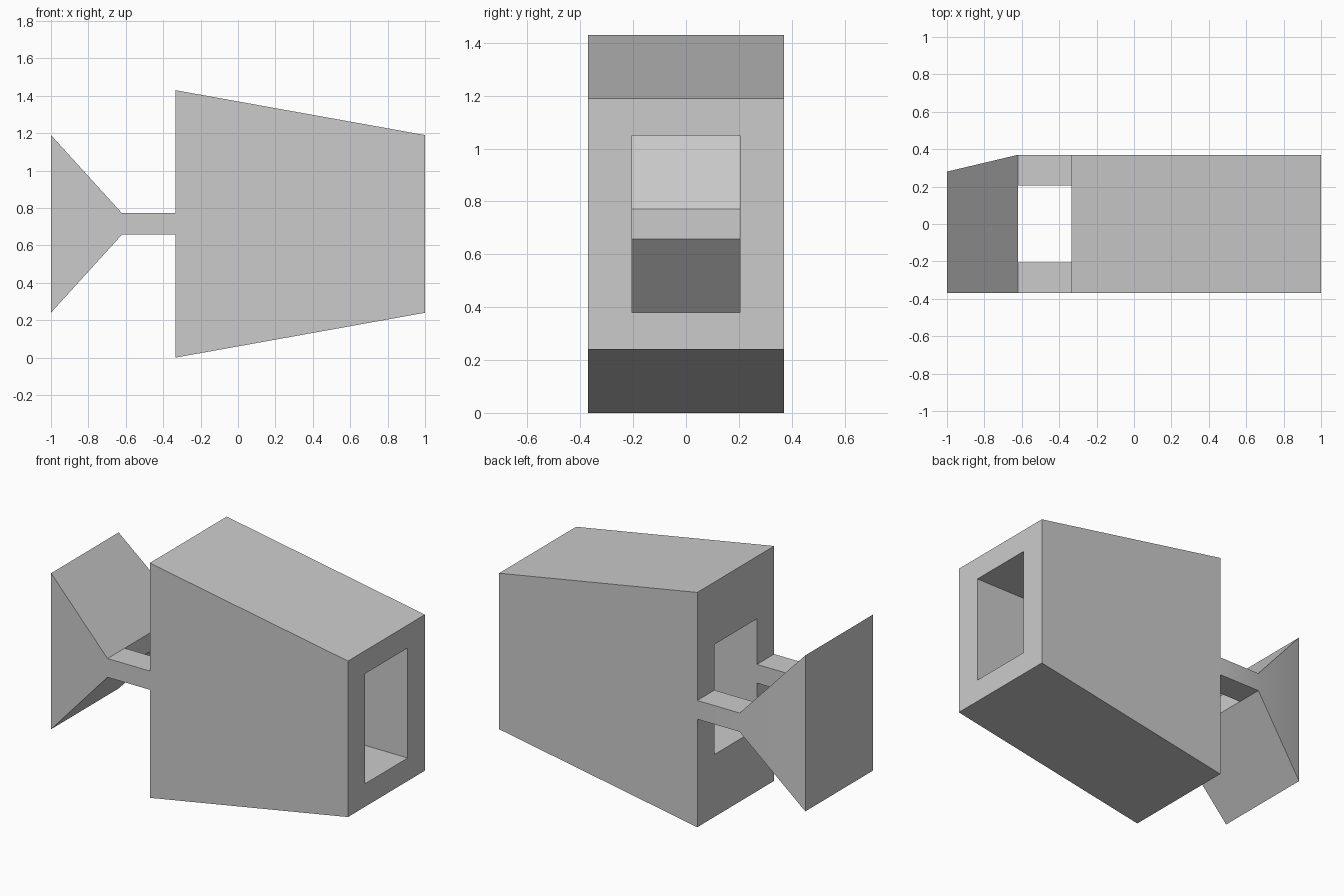
import bpy
import bmesh
import math

cube = bpy.data.objects.get("Cube")
if cube:
    bpy.data.objects.remove(cube)

grey = bpy.data.materials.new("plain grey")
grey.use_nodes = True
colour = (0.6, 0.6, 0.6, 1)
grey.diffuse_color = colour
grey.node_tree.nodes["Principled BSDF"].inputs["Base Color"].default_value = colour

MID = 0.715            # height of the centre line
WIDE, INNER = 0.37, 0.205   # half widths of the shell and of the tunnel
NOSE, BACK, NECK, TAIL = 1.0, -0.335, -0.62, -1.0


def ring(bm, x, y0, y1, half):
    """Rectangle of four vertices across the x axis."""
    corners = ((y0, -half), (y1, -half), (y1, half), (y0, half))
    return [bm.verts.new((x, y, MID + z)) for y, z in corners]


def bridge(bm, a, b):
    """Join two rings with four side faces."""
    for i in range(4):
        j = (i + 1) % 4
        bm.faces.new((a[i], a[j], b[j], b[i]))


def finish(bm, name):
    bmesh.ops.remove_doubles(bm, verts=bm.verts, dist=0.0001)
    bmesh.ops.recalc_face_normals(bm, faces=bm.faces)
    mesh = bpy.data.meshes.new(name)
    bm.to_mesh(mesh)
    bm.free()
    mesh.materials.append(grey)
    obj = bpy.data.objects.new(name, mesh)
    bpy.context.collection.objects.link(obj)
    bpy.ops.object.select_all(action='DESELECT')
    obj.select_set(True)
    bpy.context.view_layer.objects.active = obj
    bpy.ops.object.shade_smooth_by_angle(angle=math.radians(30))
    return obj


# Tapered housing with a straight tunnel through it
bm = bmesh.new()
outer = [ring(bm, x, -WIDE, WIDE, h) for x, h in ((BACK, MID), (NOSE, 0.475))]
inner = [ring(bm, x, -INNER, INNER, 0.335) for x in (BACK, NOSE)]
bridge(bm, *outer)
bridge(bm, *inner)
for o, i in zip(outer, inner):
    bridge(bm, o, i)
finish(bm, "housing")

# Flared tail block and the two arms that hold it
bm = bmesh.new()
neck_half = 0.057
end = ring(bm, TAIL, -WIDE, 0.28, 0.475)
arms = []
for y0, y1 in ((-WIDE, -INNER), (INNER, WIDE)):
    arm = ring(bm, NECK, y0, y1, neck_half)
    bridge(bm, arm, ring(bm, BACK, y0, y1, neck_half))
    arms.append(arm)
front, back = arms
bm.faces.new(end)
bm.faces.new((front[1], back[0], back[3], front[2]))            # inner wall
bm.faces.new((end[0], end[1], back[1], back[0], front[1], front[0]))  # lower slope
bm.faces.new((end[3], end[2], back[2], back[3], front[2], front[3]))  # upper slope
bm.faces.new((end[0], end[3], front[3], front[0]))              # front side
bm.faces.new((end[1], end[2], back[2], back[1]))                # back side
finish(bm, "tail_with_arms")
